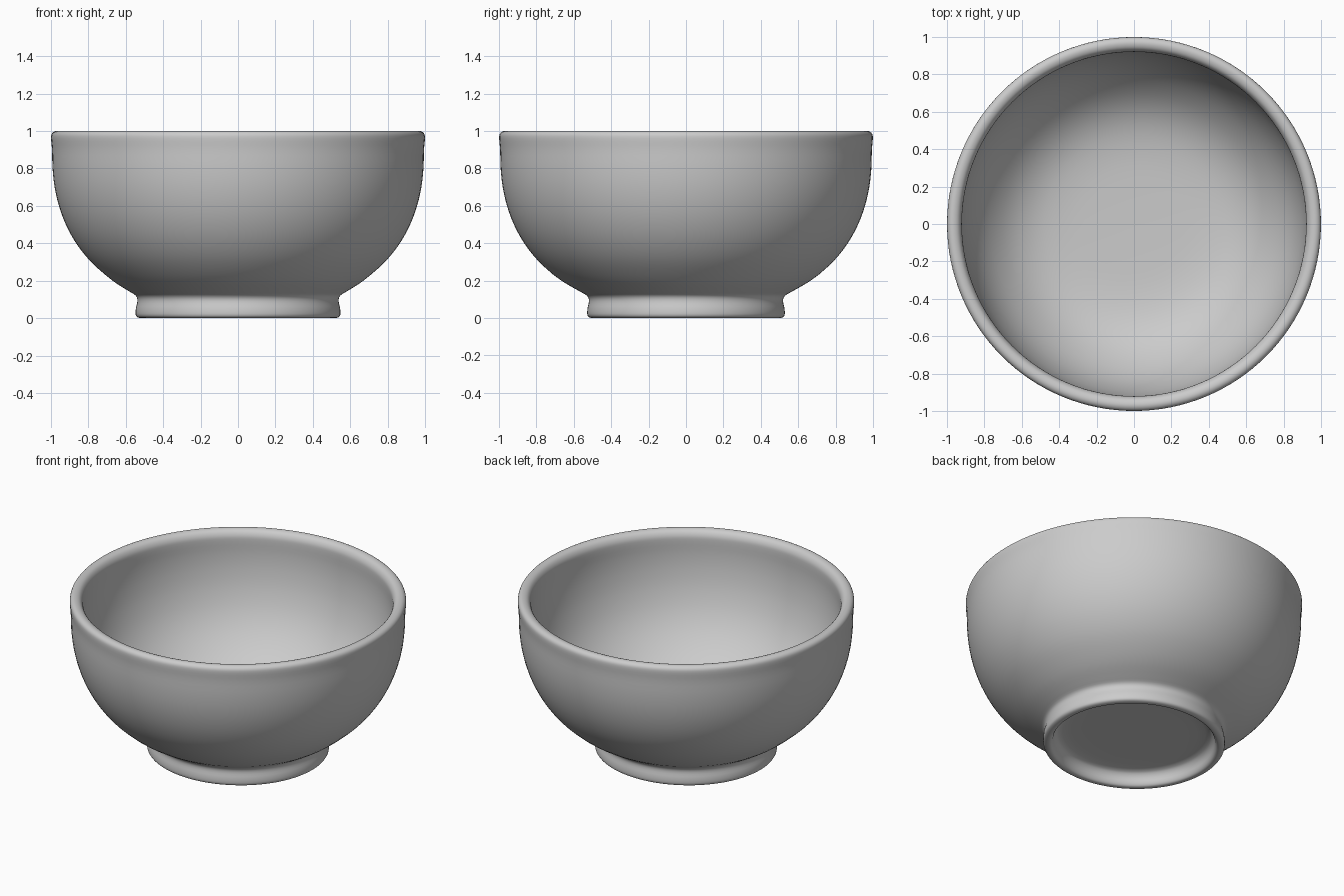
import bpy, bmesh, math
from mathutils import Vector

if "Cube" in bpy.data.objects:
    bpy.data.objects.remove(bpy.data.objects["Cube"])

SEGMENTS = 128

# Half cross-section (radius, height): underside, foot, outer wall, rim, interior
profile = [
    (0.0, 0.09), (0.25, 0.09), (0.43, 0.085), (0.475, 0.06), (0.49, 0.02),
    (0.505, 0.002), (0.53, 0.002), (0.546, 0.015), (0.546, 0.05), (0.538, 0.09),
    (0.546, 0.12), (0.585, 0.145), (0.67, 0.20), (0.785, 0.30), (0.865, 0.40),
    (0.92, 0.50), (0.957, 0.60), (0.98, 0.70), (0.991, 0.80), (0.994, 0.90),
    (0.999, 0.96), (0.995, 0.985), (0.98, 0.998), (0.96, 1.0), (0.938, 0.99),
    (0.923, 0.965), (0.92, 0.93), (0.922, 0.85), (0.915, 0.75), (0.892, 0.63),
    (0.845, 0.50), (0.77, 0.38), (0.66, 0.27), (0.53, 0.20), (0.38, 0.17),
    (0.20, 0.162), (0.0, 0.16),
]


def smooth_curve(points, steps):
    """Catmull-Rom curve through the points."""
    pts = [Vector(p) for p in points]
    result = []
    for i in range(len(pts) - 1):
        a, b = pts[max(i - 1, 0)], pts[i]
        c, d = pts[i + 1], pts[min(i + 2, len(pts) - 1)]
        for s in range(steps):
            t = s / steps
            result.append(0.5 * (2 * b + (c - a) * t + (2 * a - 5 * b + 4 * c - d) * t**2
                                 + (3 * b - a - 3 * c + d) * t**3))
    result.append(pts[-1])
    return result


def lathe(name, points):
    """Revolve a closed half-section that starts and ends on the axis."""
    bm = bmesh.new()
    bottom = bm.verts.new((0, 0, points[0].y))
    top = bm.verts.new((0, 0, points[-1].y))
    rings = []
    for r, z in points[1:-1]:
        # The foot is slightly oval, blending into the round wall
        oval = 0.965 + 0.035 * min(max((z - 0.10) / 0.12, 0), 1) if r < 0.7 else 1
        rings.append([bm.verts.new((r * math.cos(a), r * oval * math.sin(a), max(z, 0)))
                      for a in (math.tau * k / SEGMENTS for k in range(SEGMENTS))])
    for k in range(SEGMENTS):
        n = (k + 1) % SEGMENTS
        bm.faces.new((bottom, rings[0][n], rings[0][k]))
        for low, high in zip(rings, rings[1:]):
            bm.faces.new((low[k], low[n], high[n], high[k]))
        bm.faces.new((rings[-1][k], rings[-1][n], top))
    bmesh.ops.recalc_face_normals(bm, faces=bm.faces)
    for f in bm.faces:
        f.smooth = True
    mesh = bpy.data.meshes.new(name)
    bm.to_mesh(mesh)
    bm.free()
    obj = bpy.data.objects.new(name, mesh)
    bpy.context.collection.objects.link(obj)
    return obj


# Bowl with rolled rim and hollow foot ring
lathe("bowl", smooth_curve(profile, 3))
